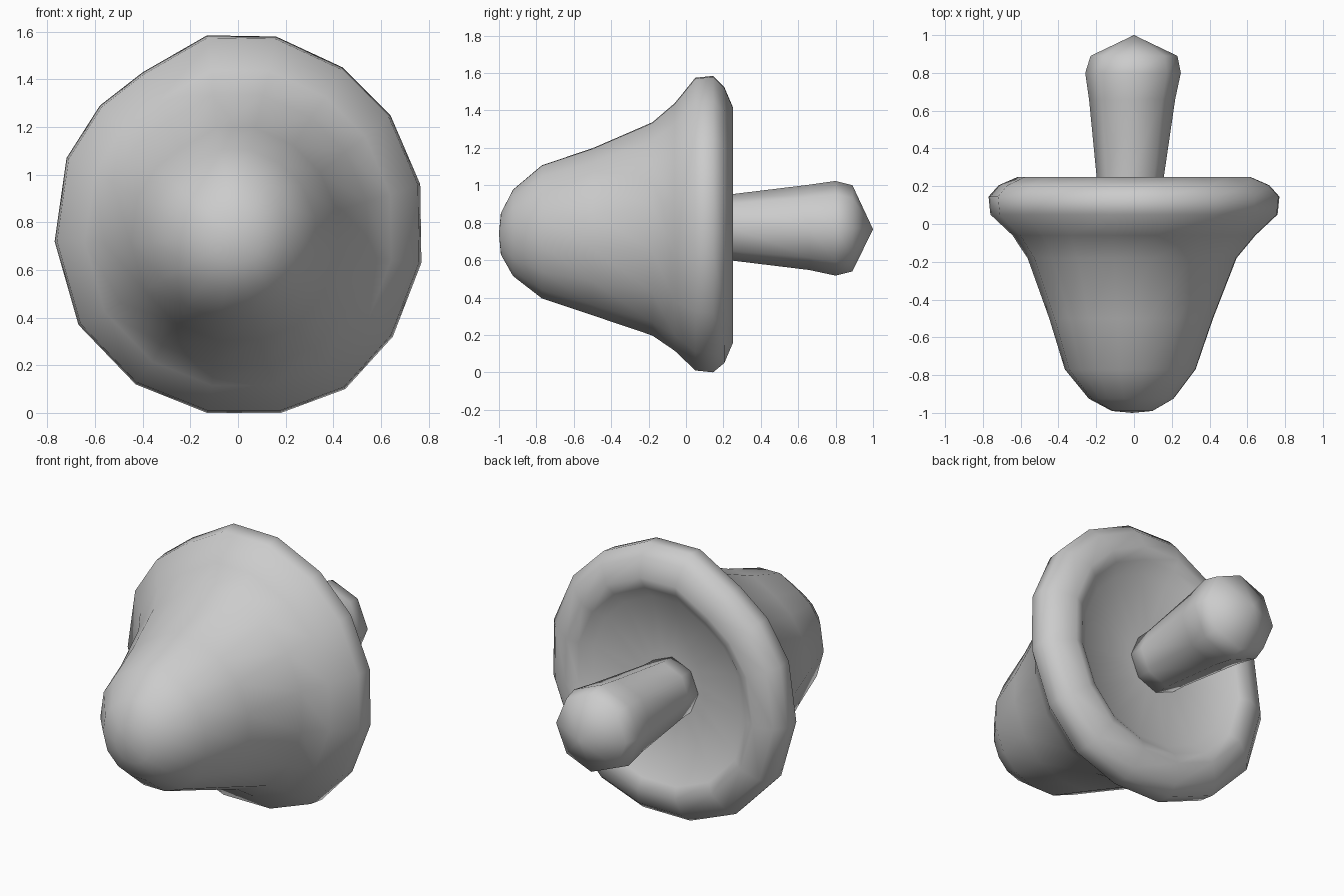
import bpy, bmesh
from math import sin, cos, tau

if "Cube" in bpy.data.objects:
    bpy.data.objects.remove(bpy.data.objects["Cube"])

# slightly irregular 16-sided rim outline (x, z), measured around the cap axis
RIM = [(-.13, 1.585), (.16, 1.58), (.44, 1.45), (.64, 1.25),
       (.765, .96), (.77, .63), (.65, .32), (.45, .10),
       (.18, 0), (-.13, 0), (-.43, .12), (-.67, .37),
       (-.77, .72), (-.72, 1.07), (-.58, 1.29), (-.40, 1.43)]
RIM_SHAPE = [(x / .79, (z - .79) / .79) for x, z in RIM]
OCTAGON = [(sin(i * tau / 8), cos(i * tau / 8)) for i in range(8)]


def loft(name, shape, rings, start, end):
    """Skin scaled copies of a shape along y; rings are (y, radius, cx, cz)."""
    bm = bmesh.new()
    loops = [[bm.verts.new((cx + r * u, y, cz + r * v)) for u, v in shape]
             for y, r, cx, cz in rings]
    n = len(shape)
    for a, b in zip(loops, loops[1:]):
        for i in range(n):
            j = (i + 1) % n
            bm.faces.new((a[i], a[j], b[j], b[i]))
    for loop, tip in ((loops[0], start), (loops[-1], end)):
        t = bm.verts.new(tip)
        for i in range(n):
            bm.faces.new((loop[i], loop[(i + 1) % n], t))
    bmesh.ops.recalc_face_normals(bm, faces=bm.faces)
    mesh = bpy.data.meshes.new(name)
    bm.to_mesh(mesh)
    bm.free()
    for p in mesh.polygons:
        p.use_smooth = True
    ob = bpy.data.objects.new(name, mesh)
    bpy.context.collection.objects.link(ob)
    return ob


# bell-shaped cap: rounded nose, flared rolled rim, shallow dish at the back
loft("cap", RIM_SHAPE, [
    (-.99, .11, -.01, .74),
    (-.925, .23, -.015, .745),
    (-.77, .355, -.02, .75),
    (-.50, .445, -.015, .75),
    (-.18, .568, -.01, .765),
    (-.06, .66, 0, .775),
    (.05, .78, 0, .79),
    (.145, .79, 0, .79),
    (.205, .735, 0, .785),
    (.25, .63, 0, .785),
    (.225, .565, 0, .785),
    (.175, .50, 0, .785),
    (.16, .18, 0, .785),
], (-.01, -1, .74), (0, .155, .785))

# tapered stem with a blunt pointed end
loft("stem", OCTAGON, [
    (.15, .173, -.02, .775),
    (.25, .178, -.02, .775),
    (.66, .228, -.01, .775),
    (.80, .253, -.005, .77),
    (.89, .23, 0, .77),
], (-.02, .15, .775), (0, 1, .765))
